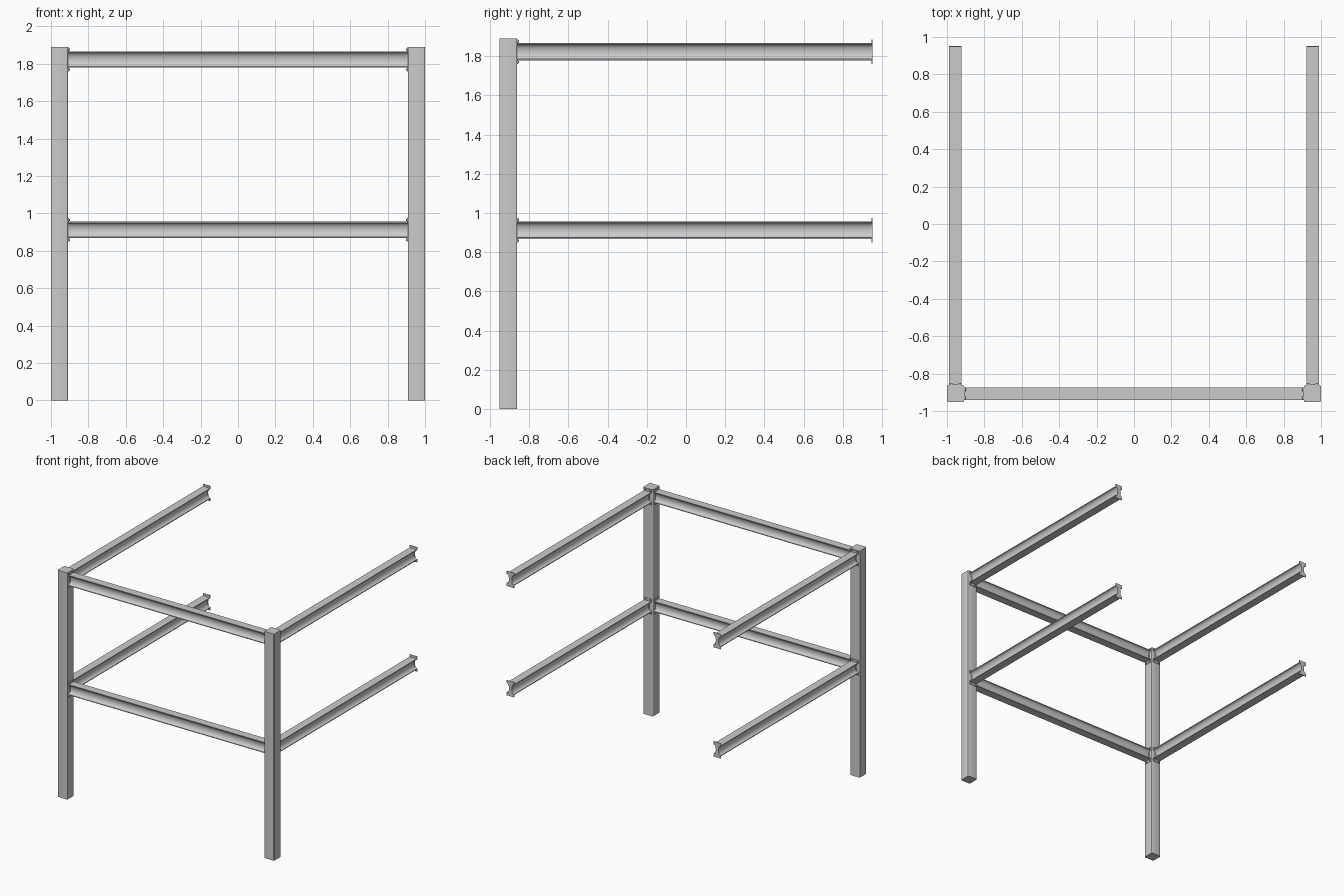
import bpy, bmesh, math
from mathutils import Matrix, Vector

if "Cube" in bpy.data.objects:
    bpy.data.objects.remove(bpy.data.objects["Cube"])

POST = 0.091            # post width
CX, CY = 0.9545, -0.907  # post centre
LEVELS = (0.912, 1.823)
HW = 0.0335             # half width of beam
PLATE = 0.005


def waisted(half_h, lip_z, waist, n=10):
    """Closed profile with flat lips and concave sides."""
    right = [(HW, half_h)]
    for i in range(n + 1):
        t = math.pi / 2 - math.pi * i / n
        right.append((HW - (HW - waist) * math.cos(t), lip_z * math.sin(t)))
    right.append((HW, -half_h))
    return right + [(-u, -v) for u, v in right]


def prism(name, profile, start, end, up):
    """Extrude a profile from start to end; profile v runs along up."""
    start, end, up = Vector(start), Vector(end), Vector(up)
    side = up.cross((end - start).normalized())
    bm = bmesh.new()
    rings = [[bm.verts.new(p + side * u + up * v) for u, v in profile]
             for p in (start, end)]
    n = len(profile)
    for i in range(n):
        j = (i + 1) % n
        bm.faces.new((rings[0][i], rings[0][j], rings[1][j], rings[1][i]))
    bm.faces.new(rings[0][::-1])
    bm.faces.new(rings[1])
    bmesh.ops.recalc_face_normals(bm, faces=bm.faces)
    me = bpy.data.meshes.new(name)
    bm.to_mesh(me)
    bm.free()
    ob = bpy.data.objects.new(name, me)
    bpy.context.collection.objects.link(ob)
    bpy.ops.object.select_all(action='DESELECT')
    ob.select_set(True)
    bpy.context.view_layer.objects.active = ob
    bpy.ops.object.shade_smooth_by_angle(angle=math.radians(30))
    return ob


BEAM = waisted(0.044, 0.038, 0.008)
FLANGE = waisted(0.063, 0.047, 0.013)
BOLT = [(0.007 * math.cos(k * math.pi / 3), 0.007 * math.sin(k * math.pi / 3))
        for k in range(6)]
UP = Vector((0, 0, 1))


def beam(name, start, end, bolted):
    """Beam with an end plate at each end and bolts where it meets a post."""
    start, end = Vector(start), Vector(end)
    prism(name, BEAM, start, end, UP)
    d = (end - start).normalized()
    for k, (p, inward) in enumerate(((start, d), (end, -d))):
        prism(f"{name}_end_plate_{k}", FLANGE, p, p + inward * PLATE, UP)
        if not bolted[k]:
            continue
        side = UP.cross(inward)
        for u in (-0.022, 0.022):
            for v in (-0.053, 0.053):
                q = p + inward * PLATE + side * u + UP * v
                prism(f"{name}_bolt", BOLT, q, q + inward * 0.005, UP)


# posts with softened vertical edges
h, c = POST / 2, 0.008
post_profile = []
for a in range(4):
    for k in range(4):
        t = math.pi / 2 * (a + k / 3)
        m = math.pi / 2 * a + math.pi / 4
        sx, sy = math.copysign(1, math.cos(m)), math.copysign(1, math.sin(m))
        post_profile.append((sx * (h - c) + c * math.cos(t),
                             sy * (h - c) + c * math.sin(t)))
for s, label in ((-1, "left"), (1, "right")):
    prism(f"{label}_post", post_profile, (s * CX, CY, 0), (s * CX, CY, 1.89), (0, 1, 0))

# front rails and side rails on both levels
for z, level in zip(LEVELS, ("lower", "upper")):
    beam(f"{level}_front_rail", (-CX + h, CY, z), (CX - h, CY, z), (True, True))
    for s, label in ((-1, "left"), (1, "right")):
        beam(f"{level}_{label}_rail", (s * CX, CY + h, z), (s * CX, 0.952, z),
             (True, False))
